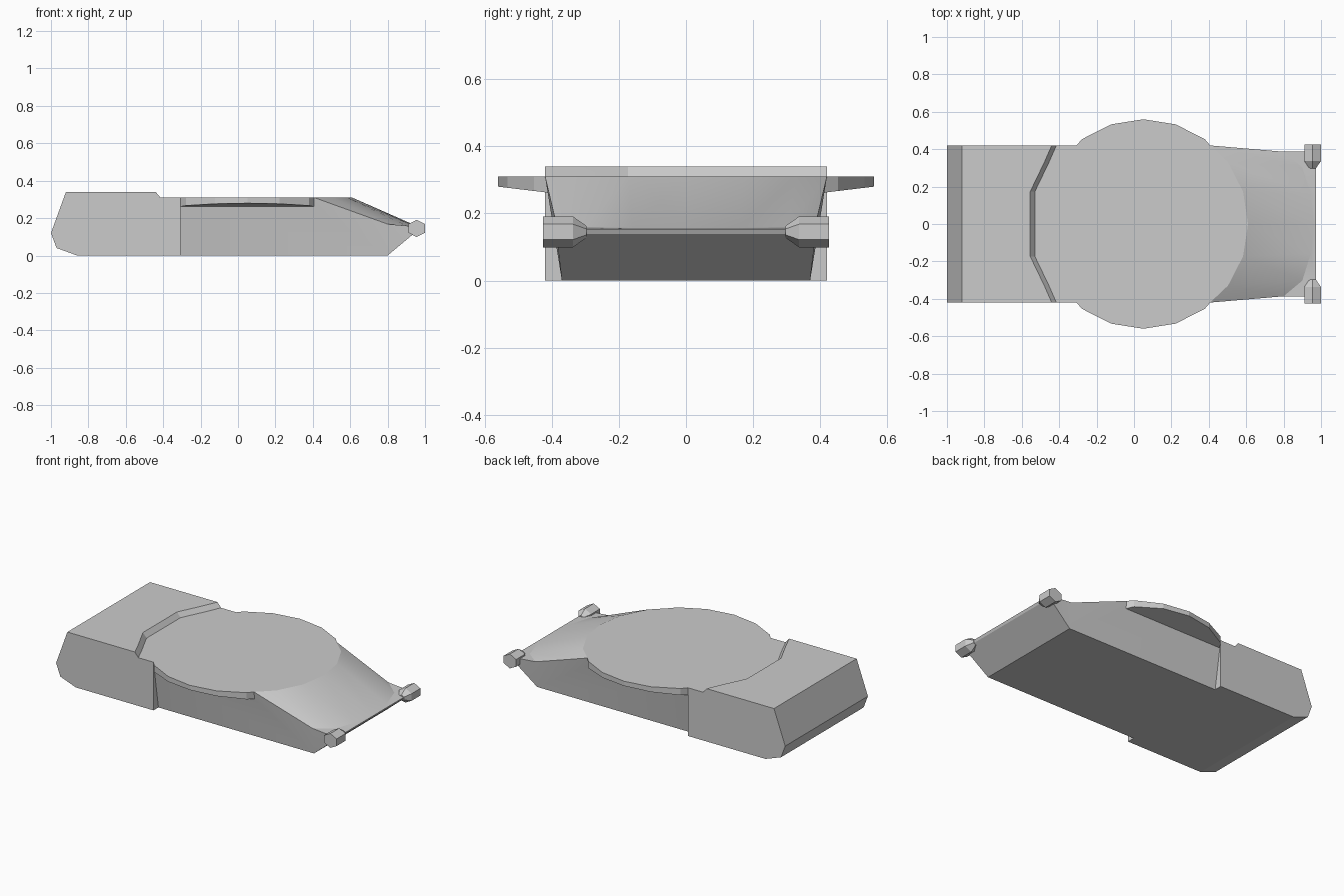
import bpy, bmesh
from math import sin, cos, pi, radians

if "Cube" in bpy.data.objects:
    bpy.data.objects.remove(bpy.data.objects["Cube"])

R, CX, DECK = 0.56, 0.05, 0.31      # turret ring radius, its centre x, deck height
HALF, FOOT = 0.42, 0.37             # half width at deck and at the floor
JOIN = -0.307                       # where the rear block meets the front hull


def finish(bm, name):
    bmesh.ops.recalc_face_normals(bm, faces=bm.faces)
    me = bpy.data.meshes.new(name)
    bm.to_mesh(me)
    bm.free()
    ob = bpy.data.objects.new(name, me)
    bpy.context.collection.objects.link(ob)
    bpy.ops.object.select_all(action='DESELECT')
    ob.select_set(True)
    bpy.context.view_layer.objects.active = ob
    bpy.ops.object.shade_smooth_by_angle(angle=radians(17))
    return ob


# Hull: lengthwise profiles lofted across the width
# each station: y, step x, ring edge x, nose arc x, nose arc z
half = [(HALF, -0.415, 0.407, 0.80, 0.168),
        (0.329, -0.455, 0.503, 0.90, 0.160),
        (0.173, -0.53, 0.583, 0.945, 0.157),
        (0, -0.53, 0.61, 0.96, 0.156)]
stations = half + [(-s[0],) + s[1:] for s in half[-2::-1]]

bm = bmesh.new()
rows = []
for y, step, ring, nose, nz in stations:
    yn, yb = y * 0.92, y * FOOT / HALF
    pts = [(-1, y, 0.12), (-0.92, y, 0.34), (step - 0.025, y, 0.34), (step, y, DECK),
           (JOIN, y, DECK), (ring, y, DECK), (nose, yn, nz), (0.972, yn, 0.153),
           (0.965, yn, 0.138), (0.80, yb, 0), (JOIN, yb, 0), (-0.86, y, 0), (-0.97, y, 0.04)]
    rows.append([bm.verts.new(p) for p in pts])
for a, b in zip(rows, rows[1:]):
    for i in range(13):
        j = (i + 1) % 13
        bm.faces.new((a[i], a[j], b[j], b[i]))

# Hull sides with the overhanging turret ring lobes
for r, s in ((rows[0], 1), (rows[-1], -1)):
    corner = bm.verts.new((JOIN, s * HALF, 0))
    bm.faces.new(r[0:5] + [corner, r[11], r[12]])
    bm.faces.new((r[4], corner, r[10]))
    bm.faces.new((corner, r[11], r[10]))
    top, low = [], []
    for deg in (126, 108, 90, 72, 54):
        x, y = CX + R * cos(radians(deg)), R * sin(radians(deg))
        top.append(bm.verts.new((x, s * y, DECK)))
        low.append(bm.verts.new((x, s * y, 0.263 + 0.12 * (y - HALF))))
    ends = [bm.verts.new((v.co.x, s * 0.412, 0.262)) for v in (r[4], r[5])]
    top = [r[4]] + top + [r[5]]
    low = [ends[0]] + low + [ends[1]]
    bm.faces.new(top)
    bm.faces.new(low)
    for i in range(6):
        bm.faces.new((top[i], top[i + 1], low[i + 1], low[i]))
    bm.faces.new((r[4], ends[0], ends[1], r[5], r[9], r[10]))
    bm.faces.new((r[5], r[6], r[9]))
    bm.faces.new((r[6], r[7], r[8], r[9]))
finish(bm, "hull")

# Six-sided drive housings at the nose corners
for s, name in ((1, "drive_housing_left"), (-1, "drive_housing_right")):
    bm = bmesh.new()
    rings = []
    for y, rad in ((0.297, 0.018), (0.337, 0.046), (0.426, 0.046)):
        rings.append([bm.verts.new((0.955 + rad * 1.12 * cos(pi / 6 + k * pi / 3), s * y,
                                    0.145 + rad * sin(pi / 6 + k * pi / 3))) for k in range(6)])
    for a, b in zip(rings, rings[1:]):
        for k in range(6):
            bm.faces.new((a[k], a[(k + 1) % 6], b[(k + 1) % 6], b[k]))
    bm.faces.new(rings[0])
    bm.faces.new(rings[-1])
    finish(bm, name)
